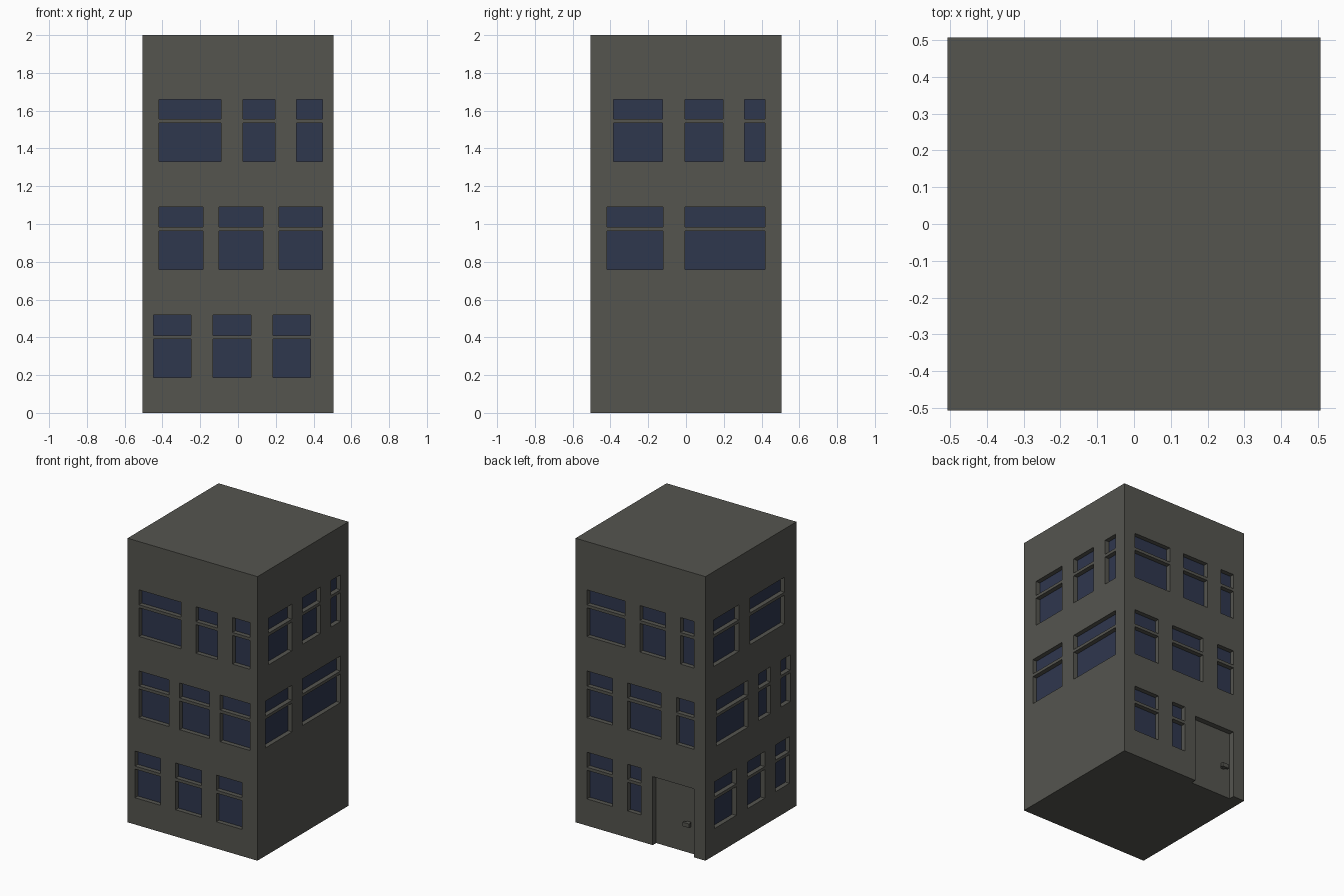
import bpy, bmesh
from math import pi
from mathutils import Matrix, Vector

if "Cube" in bpy.data.objects:
    bpy.data.objects.remove(bpy.data.objects["Cube"])

HALF = 0.506      # half width of the tower
RECESS = 0.036    # depth of the window openings


def material(name, rgb):
    m = bpy.data.materials.new(name)
    m.diffuse_color = (*rgb, 1)
    m.use_nodes = True
    m.node_tree.nodes["Principled BSDF"].inputs["Base Color"].default_value = m.diffuse_color
    return m


wall_mat = material("dark grey wall", (0.090, 0.090, 0.078))
glass_mat = material("dark blue glass", (0.028, 0.038, 0.076))


def add_box(bm, side, u, depth, z):
    """Box on a wall: u runs along it, depth goes inwards from its surface."""
    size = Vector((u[1] - u[0], depth[1] - depth[0], z[1] - z[0]))
    centre = Vector((sum(u) / 2, sum(depth) / 2 - HALF, sum(z) / 2))
    mat = Matrix.Rotation(side * pi / 2, 4, 'Z') @ Matrix.Translation(centre)
    bmesh.ops.create_cube(bm, size=1, matrix=mat @ Matrix.Diagonal((*size, 1)))


def finish(bm, name, mat):
    mesh = bpy.data.meshes.new(name)
    bm.to_mesh(mesh)
    bm.free()
    mesh.materials.append(mat)
    ob = bpy.data.objects.new(name, mesh)
    bpy.context.collection.objects.link(ob)
    return ob


# Heights of the lower and upper pane on each floor
floors = [
    ((0.188, 0.390), (0.411, 0.517)),
    ((0.760, 0.962), (0.983, 1.089)),
    ((1.332, 1.534), (1.555, 1.660)),
]

# Window spans on each floor, ground first, seen from outside
sides = {
    "front": [
        [(-0.448, -0.248), (-0.132, 0.069), (0.185, 0.385)],
        [(-0.417, -0.185), (-0.100, 0.132), (0.216, 0.448)],
        [(-0.417, -0.090), (0.026, 0.195), (0.311, 0.448)]],
    "right": [
        [],
        [(-0.417, -0.121), (-0.005, 0.417)],
        [(-0.385, -0.124), (-0.005, 0.195), (0.311, 0.417)]],
    "back": [
        [(-0.417, -0.217), (-0.100, 0.005)],
        [(-0.417, -0.217), (-0.100, 0.160), (0.280, 0.417)],
        [(-0.417, -0.121), (-0.005, 0.195), (0.311, 0.417)]],
    "left": [
        [(-0.407, -0.163), (-0.037, 0.154), (0.273, 0.428)],
        [(-0.385, -0.033), (0.086, 0.218), (0.336, 0.438)],
        [(-0.417, -0.135), (-0.012, 0.373)]],
}

# Window panes, and the matching cutters
cut = bmesh.new()
for side, (name, rows) in enumerate(sides.items()):
    panes = bmesh.new()
    for row, heights in zip(rows, floors):
        for u in row:
            for z in heights:
                add_box(cut, side, u, (-0.05, RECESS), z)
                add_box(panes, side, u, (RECESS - 0.004, RECESS + 0.002), z)
    finish(panes, name + "_windows", glass_mat)

# Doorway at the back, open down to the ground
BACK, door_u = 2, (0.095, 0.416)
add_box(cut, BACK, door_u, (-0.05, 0.044), (-0.05, 0.482))
cutter = finish(cut, "opening_cutter", wall_mat)
cutter.hide_render = True

# Tower body with the openings cut in
bm = bmesh.new()
add_box(bm, 0, (-HALF, HALF), (0, 2 * HALF), (0, 2))
tower = finish(bm, "tower", wall_mat)
mod = tower.modifiers.new("openings", 'BOOLEAN')
mod.operation = 'DIFFERENCE'
mod.solver = 'EXACT'
mod.object = cutter
bpy.context.view_layer.objects.active = tower
bpy.ops.object.modifier_apply(modifier=mod.name)
bpy.data.objects.remove(cutter)

# Door panel
bm = bmesh.new()
add_box(bm, BACK, door_u, (0.038, 0.046), (0, 0.482))
finish(bm, "door", wall_mat)

# Door handle: stem and grip
bm = bmesh.new()
add_box(bm, BACK, (0.340, 0.366), (0.016, 0.040), (0.200, 0.220))
add_box(bm, BACK, (0.327, 0.379), (0.000, 0.018), (0.196, 0.224))
finish(bm, "door_handle", wall_mat)
